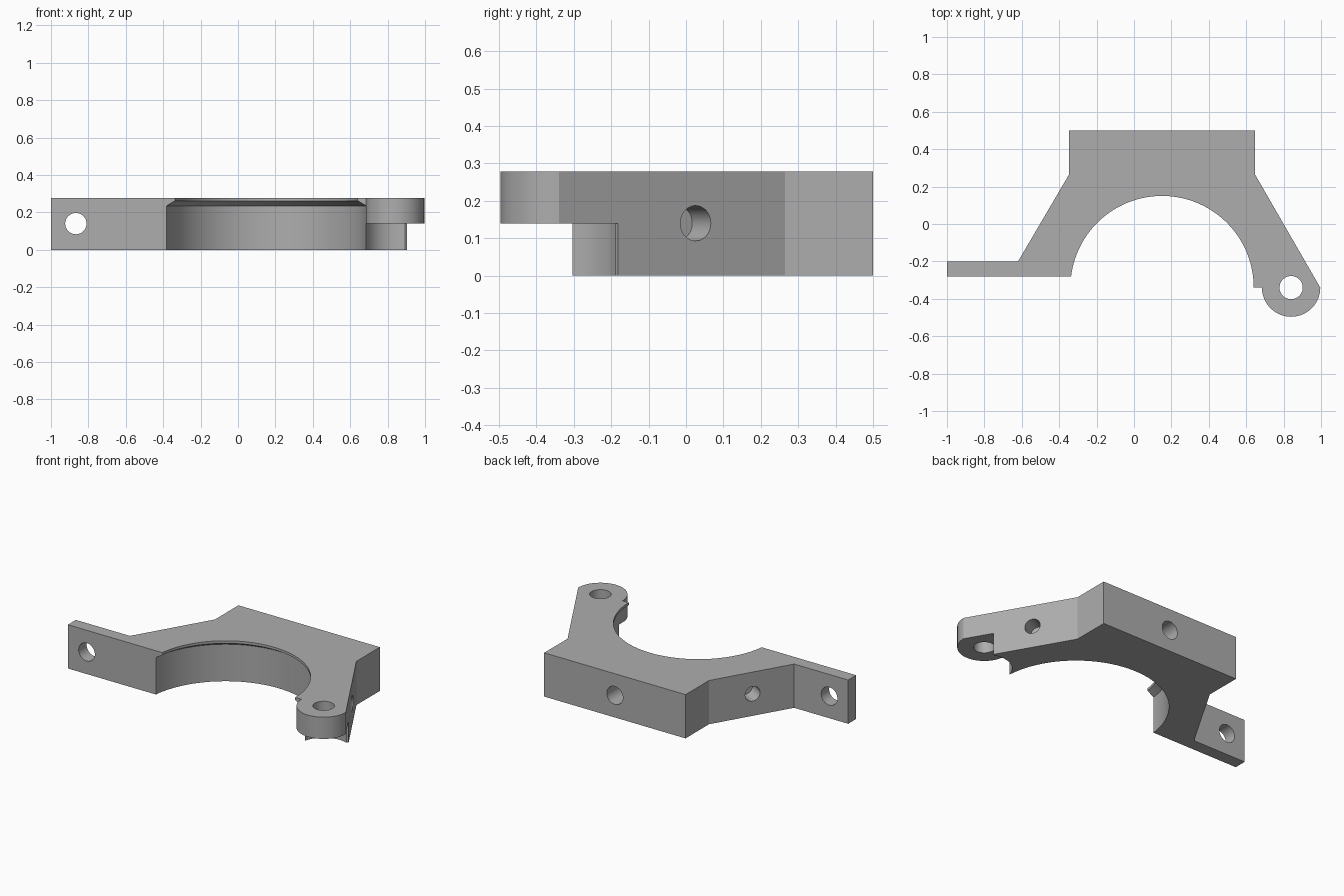
import bpy, bmesh, math
from mathutils import Matrix, Vector

old = bpy.data.objects.get("Cube")
if old:
    bpy.data.objects.remove(old, do_unlink=True)

HEIGHT = 0.278
MID = 0.14
BORE = Vector((0.15, -0.34, 0))    # centre of the clamp bore
BOSS = Vector((0.84, -0.34, 0))    # centre of the screw boss
BOSS_R = 0.156
LIP_R, BORE_R = 0.49, 0.535

grey = bpy.data.materials.new("light grey")
grey.use_nodes = True
colour = (0.42, 0.42, 0.42, 1)
grey.diffuse_color = colour
grey.node_tree.nodes["Principled BSDF"].inputs["Base Color"].default_value = colour


def arc(centre, radius, start, end, steps):
    angles = [math.radians(start + (end - start) * i / steps) for i in range(steps + 1)]
    return [(centre.x + radius * math.cos(a), centre.y + radius * math.sin(a)) for a in angles]


def make_object(name, bm):
    bmesh.ops.recalc_face_normals(bm, faces=bm.faces)
    mesh = bpy.data.meshes.new(name)
    bm.to_mesh(mesh)
    bm.free()
    ob = bpy.data.objects.new(name, mesh)
    bpy.context.collection.objects.link(ob)
    return ob


def prism(name, outline, z0, z1):
    bm = bmesh.new()
    face = bm.faces.new([bm.verts.new((x, y, z0)) for x, y in outline])
    top = bmesh.ops.extrude_face_region(bm, geom=[face])["geom"]
    bmesh.ops.translate(bm, verts=[v for v in top if isinstance(v, bmesh.types.BMVert)],
                        vec=(0, 0, z1 - z0))
    return make_object(name, bm)


def drill(name, start, direction, depth, radius):
    """Cylinder cutter from just outside the start point to the given depth."""
    d = Vector(direction).normalized()
    outside = 0.05
    centre = Vector(start) + d * (depth - outside) / 2
    bm = bmesh.new()
    bmesh.ops.create_cone(bm, cap_ends=True, segments=48, radius1=radius, radius2=radius,
                          depth=depth + outside,
                          matrix=Matrix.Translation(centre) @ d.to_track_quat("Z", "Y").to_matrix().to_4x4())
    return make_object(name, bm)


# Bracket body: tab, shoulders, back block, boss and lip opening
outline = [(-1, -0.28), (-1, -0.2), (-0.62, -0.2), (-0.347, 0.265), (-0.347, 0.5),
           (0.647, 0.5), (0.647, 0.265)]
outline += arc(BOSS, BOSS_R, 0, -180, 40)
lip_end = 180 - math.degrees(math.asin((-0.28 - BORE.y) / LIP_R))
outline += arc(BORE, LIP_R, 0, lip_end, 96)
body = prism("clamp_bracket", outline, 0, HEIGHT)
body.data.materials.append(grey)

# Wider bore under the lip, closing with a cone
bm = bmesh.new()
rings = []
for radius, z in ((BORE_R, -0.1), (BORE_R, 0.235), (LIP_R - 0.005, 0.265)):
    rings.append([bm.verts.new((x, y, z)) for x, y in arc(BORE, radius, 0, 360, 128)[:-1]])
for low, high in zip(rings, rings[1:]):
    for i in range(len(low)):
        j = (i + 1) % len(low)
        bm.faces.new((low[i], low[j], high[j], high[i]))
bm.faces.new(rings[0])
bm.faces.new(rings[-1])
cutters = [make_object("bore_cutter", bm)]

# Clearance under the boss: round pocket with a square exit through the slanted side
cutters.append(prism("boss_pocket_cutter", arc(BOSS, 0.161, 0, 360, 64)[:-1], -0.1, MID))
out = Vector((math.cos(math.radians(30)), 0.5, 0))
side = Vector((-out.y, out.x, 0))
corners = [BOSS + out * a + side * b for a, b in ((0, -0.105), (0.3, -0.105), (0.3, 0.105), (0, 0.105))]
cutters.append(prism("boss_exit_cutter", [(c.x, c.y) for c in corners], -0.1, MID))

# Screw holes: boss and tab go through, back and shoulder holes are blind
cutters.append(drill("boss_hole_cutter", (BOSS.x, BOSS.y, HEIGHT), (0, 0, -1), 0.2, 0.062))
cutters.append(drill("tab_hole_cutter", (-0.867, -0.2, MID), (0, -1, 0), 0.15, 0.057))
cutters.append(drill("back_hole_cutter", (BORE.x, 0.5, MID), (0, -1, 0), 0.2, 0.057))
for s in (-1, 1):
    start = (BORE.x + s * 0.634, 0.025, MID)
    cutters.append(drill("shoulder_hole_cutter", start, (-s * out.x, -out.y, 0), 0.098, 0.047))

for cutter in cutters:
    mod = body.modifiers.new(cutter.name, "BOOLEAN")
    mod.operation = "DIFFERENCE"
    mod.solver = "EXACT"
    mod.object = cutter

# Bake the cuts, drop the cutters, smooth the round walls
bpy.context.view_layer.update()
baked = bpy.data.meshes.new_from_object(body.evaluated_get(bpy.context.evaluated_depsgraph_get()))
body.modifiers.clear()
body.data = baked
baked.materials.clear()
baked.materials.append(grey)
for poly in baked.polygons:
    poly.material_index = 0
for cutter in cutters:
    bpy.data.objects.remove(cutter, do_unlink=True)
bpy.ops.object.select_all(action="DESELECT")
body.select_set(True)
bpy.context.view_layer.objects.active = body
bpy.ops.object.shade_smooth_by_angle(angle=math.radians(25))
